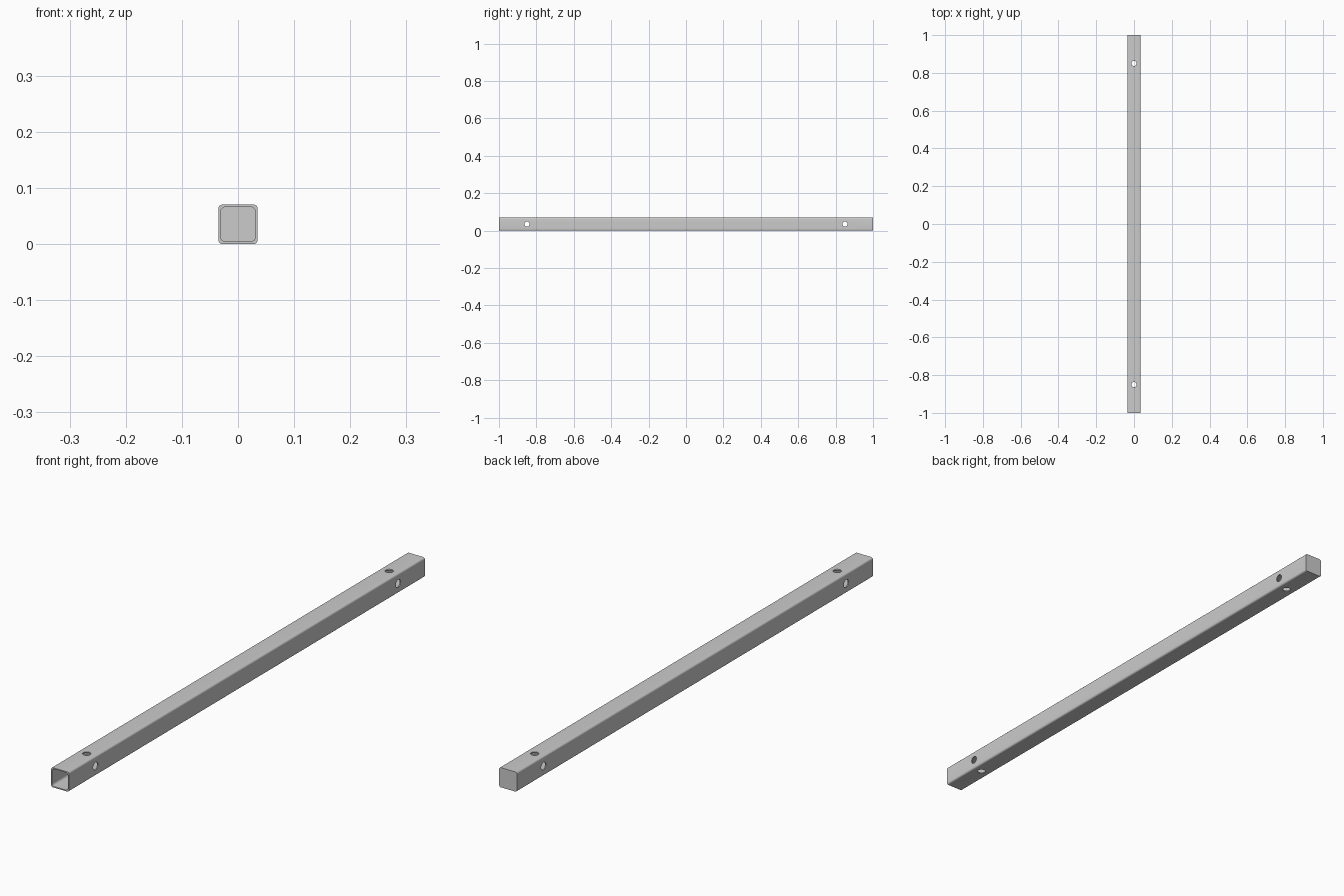
import bpy, bmesh, math

if "Cube" in bpy.data.objects:
    bpy.data.objects.remove(bpy.data.objects["Cube"])

W, WALL, LENGTH = 0.07, 0.004, 2.0
HOLE_R, HOLE_Y = 0.0135, 0.85


def rounded_square(half, radius, steps=5):
    """Counter-clockwise (x, z) outline of a rounded square centred on the tube axis."""
    pts = []
    for k, (sx, sz) in enumerate([(1, 1), (-1, 1), (-1, -1), (1, -1)]):
        for i in range(steps + 1):
            a = math.pi / 2 * (k + i / steps)
            pts.append((sx * (half - radius) + radius * math.cos(a),
                        sz * (half - radius) + radius * math.sin(a) + W / 2))
    return pts


def make_object(name, bm):
    bmesh.ops.recalc_face_normals(bm, faces=bm.faces)
    mesh = bpy.data.meshes.new(name)
    bm.to_mesh(mesh)
    bm.free()
    ob = bpy.data.objects.new(name, mesh)
    bpy.context.collection.objects.link(ob)
    return ob


# Square tube: open at the front, closed by an end wall at the back
bm = bmesh.new()
outer, inner = rounded_square(W / 2, 0.007), rounded_square(W / 2 - WALL, 0.009)
rings = [[bm.verts.new((x, y, z)) for x, z in prof] for prof, y in
         [(outer, LENGTH / 2), (outer, -LENGTH / 2),
          (inner, -LENGTH / 2), (inner, LENGTH / 2 - WALL)]]
for a, b in zip(rings, rings[1:]):
    for i in range(len(a)):
        j = (i + 1) % len(a)
        bm.faces.new((a[i], a[j], b[j], b[i]))
bm.faces.new(rings[0])
bm.faces.new(rings[-1])
tube = make_object("square_tube", bm)

# Bolt holes through both pairs of walls near each end
bm = bmesh.new()
for y in (-HOLE_Y, HOLE_Y):
    for axis in (None, 'Y'):
        new = bmesh.ops.create_cone(bm, cap_ends=True, segments=24, radius1=HOLE_R,
                                    radius2=HOLE_R, depth=W * 2)["verts"]
        for v in new:
            if axis:
                v.co.x, v.co.z = v.co.z, -v.co.x
            v.co.y += y
            v.co.z += W / 2
cutter = make_object("hole_cutter", bm)
cutter.hide_render = True
mod = tube.modifiers.new("holes", 'BOOLEAN')
mod.object = cutter
mod.operation = 'DIFFERENCE'
mod.solver = 'EXACT'
mod.use_self = True

# Apply the cut, remove the cutter and smooth the rounded corners
bpy.context.view_layer.objects.active = tube
tube.select_set(True)
bpy.ops.object.modifier_apply(modifier=mod.name)
bpy.data.objects.remove(cutter)
bpy.ops.object.shade_smooth_by_angle(angle=math.radians(30))
